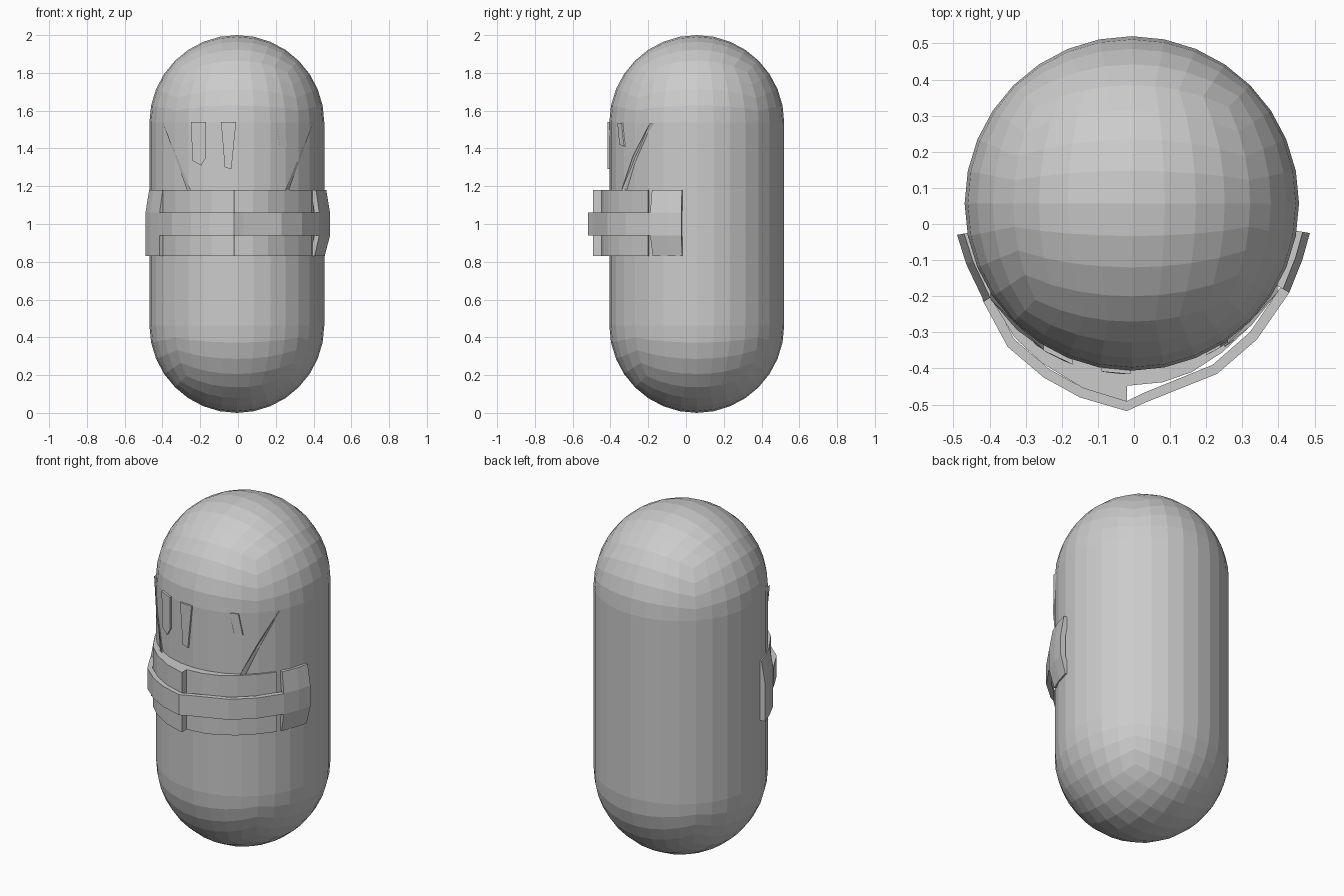
import bpy, bmesh
from math import tan, pi, sqrt, hypot

if "Cube" in bpy.data.objects:
    bpy.data.objects.remove(bpy.data.objects["Cube"])

R, CX, CY, HALF = 0.463, -0.006, 0.057, 1.0


def finish(bm, name):
    bmesh.ops.recalc_face_normals(bm, faces=bm.faces[:])
    me = bpy.data.meshes.new(name)
    bm.to_mesh(me)
    bm.free()
    ob = bpy.data.objects.new(name, me)
    bpy.context.collection.objects.link(ob)
    return ob


def solid(name, outer, inner):
    """Closed solid between two matching outlines."""
    bm = bmesh.new()
    a = [bm.verts.new(p) for p in outer]
    b = [bm.verts.new(p) for p in inner]
    bm.faces.new(a)
    bm.faces.new(b[::-1])
    n = len(a)
    for i in range(n):
        j = (i + 1) % n
        bm.faces.new((a[i], b[i], b[j], a[j]))
    return finish(bm, name)


def wall(name, outer, inner, z0, z1):
    """Upright curved wall between an outer and an inner plan path."""
    bm = bmesh.new()
    rings = [[bm.verts.new((x, y, z)) for x, y, z in
              ((o[0], o[1], z0), (o[0], o[1], z1), (i[0], i[1], z1), (i[0], i[1], z0))]
             for o, i in zip(outer, inner)]
    for p, q in zip(rings, rings[1:]):
        for k in range(4):
            m = (k + 1) % 4
            bm.faces.new((p[k], q[k], q[m], p[m]))
    bm.faces.new(rings[0])
    bm.faces.new(rings[-1][::-1])
    return finish(bm, name)


def to_radius(path, r):
    out = []
    for x, y in path:
        d = hypot(x - CX, y - CY)
        out.append((CX + (x - CX) * r / d, CY + (y - CY) * r / d))
    return out


def inset(path, t):
    return [to_radius([p], hypot(p[0] - CX, p[1] - CY) - t)[0] for p in path]


def patch(name, outline, off):
    """Thin slab lying on the body front, drawn in x and z."""
    def place(o):
        return [(x, CY - sqrt((R + o) ** 2 - (x - CX) ** 2), z) for x, z in outline]
    return solid(name, place(off), place(-0.03))


# Capsule body: half of a cube sphere with a drawn-out rim, mirrored
bm = bmesh.new()
bmesh.ops.create_cube(bm, size=2)
bmesh.ops.subdivide_edges(bm, edges=bm.edges[:], cuts=7, use_grid_fill=True)
bmesh.ops.delete(bm, geom=[v for v in bm.verts if v.co.z < -0.01], context='VERTS')
for v in bm.verts:
    for k in range(3):
        v.co[k] = tan(v.co[k] * pi / 4)
    v.co = v.co.normalized() * R
    v.co.z += HALF - R
rim = [e for e in bm.edges if e.is_boundary]
ext = bmesh.ops.extrude_edge_only(bm, edges=rim)
for g in ext['geom']:
    if isinstance(g, bmesh.types.BMVert):
        g.co.z = 0
body = finish(bm, "capsule_body")
body.location = (CX, CY, HALF)
mir = body.modifiers.new("Mirror", 'MIRROR')
mir.use_axis = (False, False, True)

# Overlapping waist panels
left = [(-0.40, -0.20), (-0.33, -0.315), (-0.255, -0.385), (-0.14, -0.455), (-0.02, -0.492)]
right = [(-0.02, -0.448), (0.08, -0.438), (0.16, -0.41), (0.245, -0.355), (0.32, -0.285), (0.39, -0.20)]
wall("waist_panel_left", left, to_radius(left, 0.44), 0.83, 1.18)
wall("waist_panel_right", right, to_radius(right, 0.44), 0.83, 1.18)

# Belt around the front
belt = [(-0.42, -0.21), (-0.35, -0.34), (-0.25, -0.425), (-0.15, -0.48), (-0.02, -0.518),
        (0.03, -0.495), (0.23, -0.415), (0.34, -0.32), (0.43, -0.19)]
wall("belt", belt, inset(belt, 0.028), 0.94, 1.06)

# Side plates at the belt ends
plate_l = [(-0.49, -0.03), (-0.465, -0.11), (-0.415, -0.215)]
wall("side_plate_left", plate_l, inset(plate_l, 0.028), 0.83, 1.18)
plate_r = [(0.487, -0.025), (0.466, -0.10), (0.43, -0.19)]
pr = wall("side_plate_right", plate_r, inset(plate_r, 0.03), 0.83, 1.18)

# Both plates bulge at belt height and lean in at top (right one at bottom too)
for ob, lower in ((bpy.data.objects["side_plate_left"], 0), (pr, 0.028)):
    bm = bmesh.new()
    bm.from_mesh(ob.data)
    for z in (0.94, 1.06):
        bmesh.ops.bisect_plane(bm, geom=bm.verts[:] + bm.edges[:] + bm.faces[:],
                               plane_co=(0, 0, z), plane_no=(0, 0, 1))
    for v in bm.verts:
        d = 0.02 if v.co.z > 1.1 else lower if v.co.z < 0.9 else 0
        v.co.x, v.co.y = inset([(v.co.x, v.co.y)], d)[0]
    bm.to_mesh(ob.data)
    bm.free()

# Slanted chest edges
for s, side in ((-1, "left"), (1, "right")):
    patch("chest_edge_" + side,
          [(s * x, z) for x, z in ((0.397, 1.535), (0.27, 1.18), (0.25, 1.18), (0.325, 1.36))], 0.01)

# Raised chest slivers
patch("chest_strip_left", [(-0.25, 1.54), (-0.17, 1.54), (-0.17, 1.35), (-0.195, 1.31), (-0.24, 1.335)], 0.012)
patch("chest_strip_middle", [(-0.09, 1.54), (-0.01, 1.54), (-0.035, 1.29), (-0.07, 1.30)], 0.01)
patch("chest_strip_right", [(0.20, 1.535), (0.24, 1.535), (0.26, 1.41), (0.22, 1.42)], 0.005)
